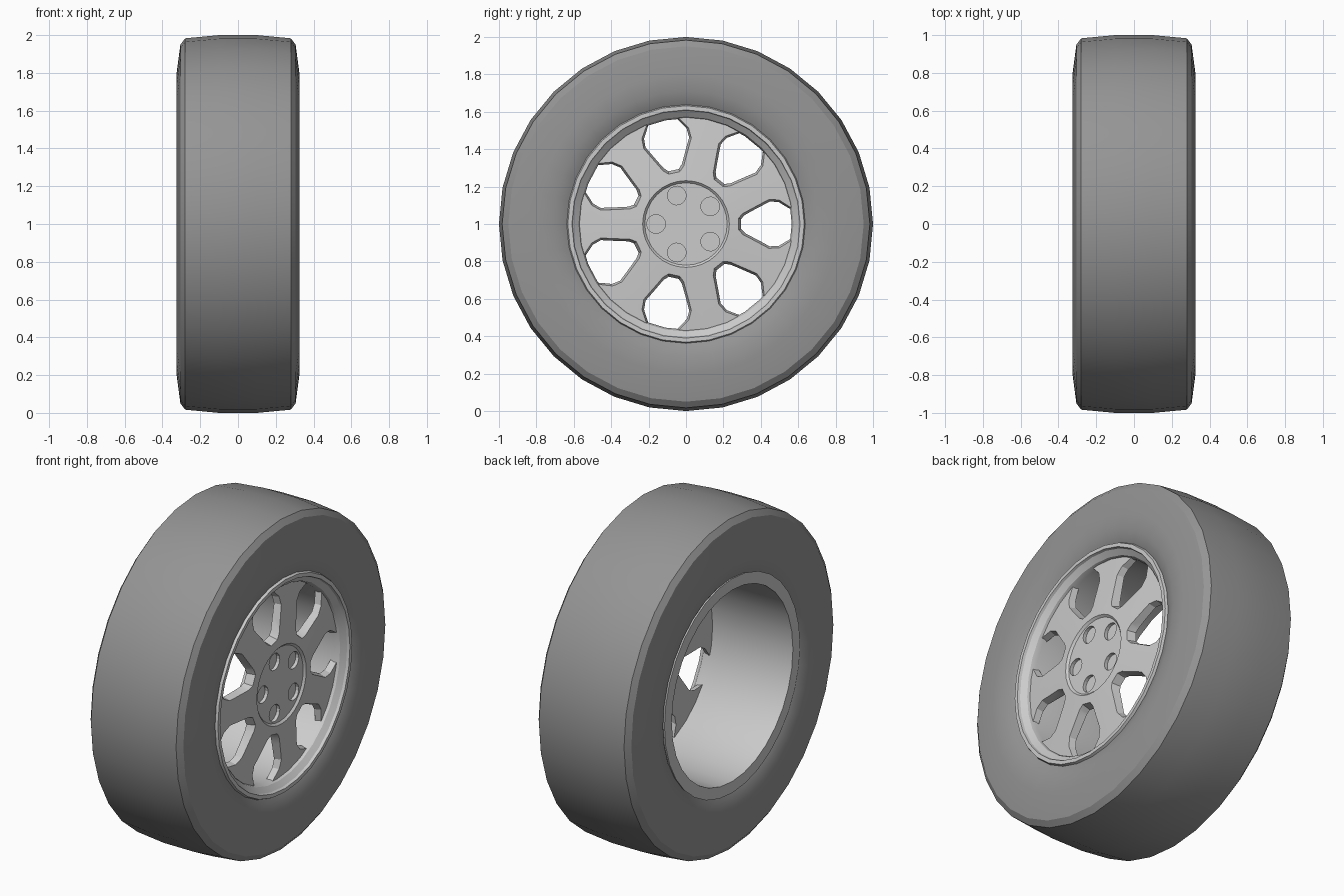
import bpy, bmesh
from math import sin, cos, pi, tau, radians

if "Cube" in bpy.data.objects:
    bpy.data.objects.remove(bpy.data.objects["Cube"])

SEG = 32
CENTRE_Z = 1.0


def point(x, r, side, a):
    """Wheel space: x along the axle, r outward at angle a, side across it."""
    return (x, r * cos(a) - side * sin(a), CENTRE_Z + r * sin(a) + side * cos(a))


def finish(bm, name, mat=None, smooth=30):
    bmesh.ops.remove_doubles(bm, verts=bm.verts, dist=1e-5)
    bmesh.ops.recalc_face_normals(bm, faces=bm.faces)
    mesh = bpy.data.meshes.new(name)
    bm.to_mesh(mesh)
    bm.free()
    ob = bpy.data.objects.new(name, mesh)
    bpy.context.collection.objects.link(ob)
    if mat:
        mesh.materials.append(mat)
    shade(ob, smooth)
    return ob


def shade(ob, angle):
    bpy.ops.object.select_all(action='DESELECT')
    ob.select_set(True)
    bpy.context.view_layer.objects.active = ob
    bpy.ops.object.shade_smooth_by_angle(angle=radians(angle))


def revolve(name, profile, mat=None, smooth=30):
    """Turn a closed (x, radius) profile about the axle."""
    bm = bmesh.new()
    rings = [[bm.verts.new(point(x, r, 0, tau * i / SEG)) for x, r in profile]
             for i in range(SEG)]
    n = len(profile)
    for i in range(SEG):
        a, b = rings[i], rings[(i + 1) % SEG]
        for j in range(n):
            k = (j + 1) % n
            if profile[j][1] == 0 and profile[k][1] == 0:
                continue
            bm.faces.new((a[j], a[k], b[k], b[j]))
    return finish(bm, name, mat, smooth)


def loft(bm, front, back):
    """Closed prism between two matching outlines."""
    f = [bm.verts.new(p) for p in front]
    b = [bm.verts.new(p) for p in back]
    n = len(f)
    bm.faces.new(f)
    bm.faces.new(b[::-1])
    for i in range(n):
        j = (i + 1) % n
        bm.faces.new((f[j], f[i], b[i], b[j]))


rubber = bpy.data.materials.new("rubber")
rubber.diffuse_color = (0.3, 0.3, 0.3, 1)
rubber.use_nodes = True
rubber.node_tree.nodes["Principled BSDF"].inputs["Base Color"].default_value = rubber.diffuse_color

# Tyre: half profile mirrored across the middle
half = [(0.10, 1.0), (0.28, 0.983), (0.305, 0.95), (0.325, 0.80),
        (0.32, 0.71), (0.30, 0.645), (0.28, 0.615)]
revolve("tyre", half + [(-x, r) for x, r in reversed(half)], rubber, 25)

# Rim barrel with a flared outer lip and a flat inner flange
revolve("rim", [(-0.305, 0.57), (0.24, 0.565), (0.27, 0.575), (0.295, 0.605),
                (0.31, 0.61), (0.31, 0.632), (0.29, 0.64), (0.27, 0.625),
                (-0.27, 0.625), (-0.305, 0.638)])

# Wheel face with a shallow recessed hub
face = revolve("wheel_face", [(0.275, 0), (0.275, 0.22), (0.287, 0.232),
                              (0.284, 0.27), (0.255, 0.57), (0.22, 0.57),
                              (0.235, 0.25), (0.235, 0)])

# Cutters: seven bevelled windows and five lug recesses
bm = bmesh.new()
wide = [(0.275, 0.032), (0.30, 0.06), (0.44, 0.14), (0.50, 0.14), (0.59, 0.085)]
narrow = [(0.305, 0.025), (0.325, 0.045), (0.45, 0.113), (0.495, 0.11), (0.59, 0.055)]
for k in range(7):
    a = tau * k / 7
    outlines = []
    for x, pts in ((0.30, wide), (0.20, narrow)):
        loop = pts + [(r, -s) for r, s in reversed(pts)]
        outlines.append([point(x, r, s, a) for r, s in loop])
    loft(bm, *outlines)
for k in range(5):
    a = pi + tau * k / 5
    ring = [(0.16 + 0.05 * cos(tau * i / 16), 0.05 * sin(tau * i / 16))
            for i in range(16)]
    loft(bm, *[[point(x, r, s, a) for r, s in ring] for x in (0.31, 0.255)])
cutter = finish(bm, "window_cutter")
cutter.hide_render = True

mod = face.modifiers.new("windows", 'BOOLEAN')
mod.operation = 'DIFFERENCE'
mod.solver = 'EXACT'
mod.object = cutter
bpy.context.view_layer.objects.active = face
bpy.ops.object.modifier_move_to_index(modifier="windows", index=0)
bpy.ops.object.modifier_apply(modifier="windows")
bpy.data.objects.remove(cutter)
shade(face, 20)
